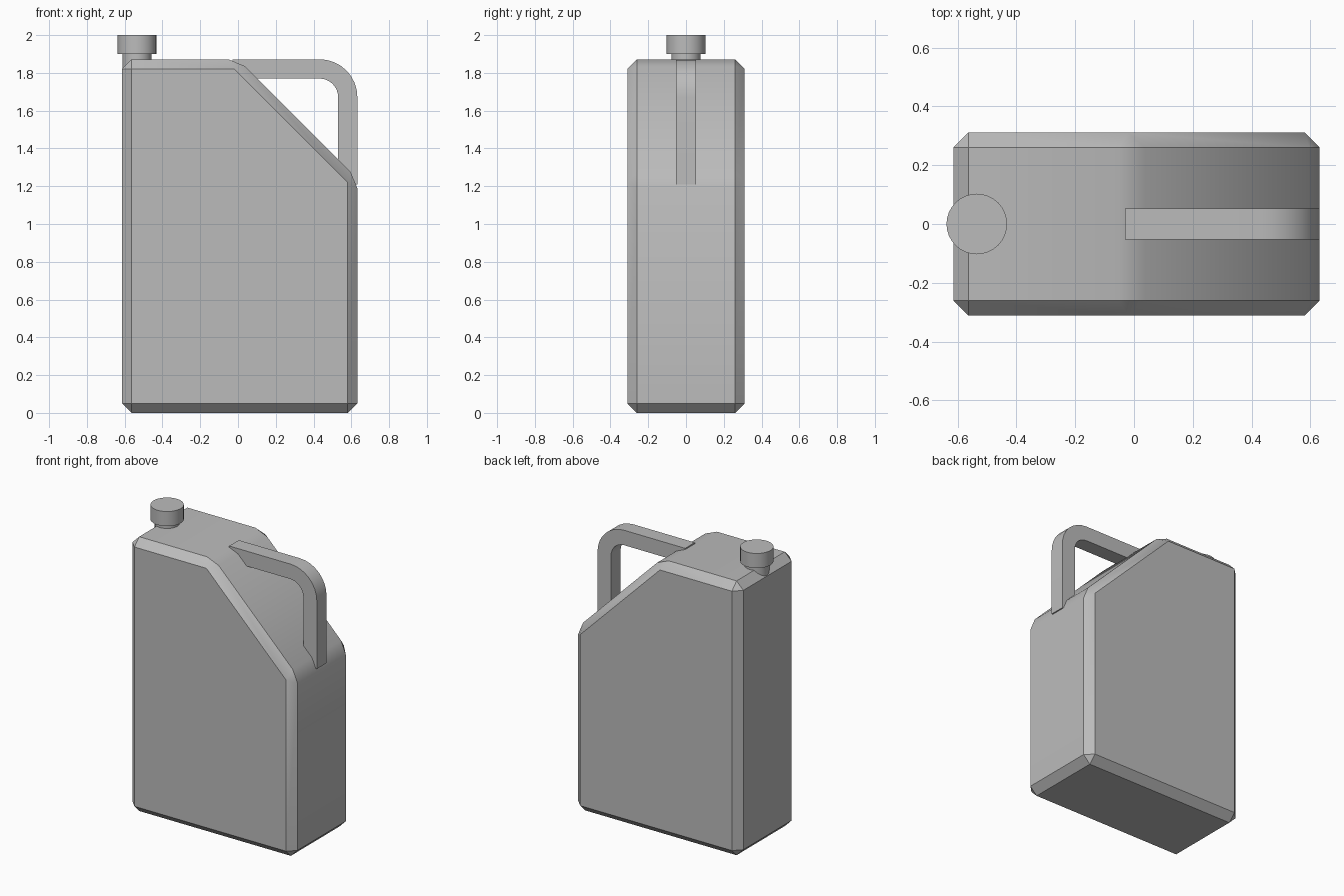
import bpy, bmesh, math

cube = bpy.data.objects.get("Cube")
if cube:
    bpy.data.objects.remove(cube)

grey = bpy.data.materials.new("grey_plastic")
grey.use_nodes = True
colour = (0.5, 0.5, 0.5, 1)
grey.diffuse_color = colour
grey.node_tree.nodes["Principled BSDF"].inputs["Base Color"].default_value = colour


def smooth(ob):
    bpy.ops.object.select_all(action='DESELECT')
    ob.select_set(True)
    bpy.context.view_layer.objects.active = ob
    bpy.ops.object.shade_smooth_by_angle(angle=math.radians(30))


def prism(name, profile, half_depth, bevel=0):
    """Extrude an x-z outline along y, optionally chamfering every edge."""
    bm = bmesh.new()
    face = bm.faces.new([bm.verts.new((x, -half_depth, z)) for x, z in profile])
    ext = bmesh.ops.extrude_face_region(bm, geom=[face])
    verts = [v for v in ext["geom"] if isinstance(v, bmesh.types.BMVert)]
    bmesh.ops.translate(bm, verts=verts, vec=(0, 2 * half_depth, 0))
    if bevel:
        bmesh.ops.bevel(bm, geom=bm.edges[:], offset=bevel, segments=1,
                        affect='EDGES', clamp_overlap=True)
    bmesh.ops.recalc_face_normals(bm, faces=bm.faces[:])
    mesh = bpy.data.meshes.new(name)
    bm.to_mesh(mesh)
    bm.free()
    ob = bpy.data.objects.new(name, mesh)
    bpy.context.collection.objects.link(ob)
    mesh.materials.append(grey)
    smooth(ob)


def cylinder(name, radius, bottom, top, x):
    bpy.ops.mesh.primitive_cylinder_add(vertices=32, radius=radius, depth=top - bottom,
                                        location=(x, 0, (bottom + top) / 2))
    ob = bpy.context.object
    ob.name = name
    ob.data.materials.append(grey)
    smooth(ob)


def corner(cx, cz, radius, steps=8):
    """Quarter arc from straight up round to +x."""
    angles = [math.pi / 2 * (1 - i / steps) for i in range(steps + 1)]
    return [(cx + radius * math.cos(a), cz + radius * math.sin(a)) for a in angles]


# Canister with a sloping shoulder and chamfered edges
left, right, height = -0.615, 0.632, 1.872
prism("canister_body",
      [(left, 0), (right, 0), (right, 1.24), (0, height), (left, height)], 0.311, 0.051)

# Handle bridging the slope, its ends buried in the body
thick, bend = 0.102, 0.2
cx, cz = right - bend, height - bend
outer = corner(cx, cz, bend)
inner = corner(cx, cz, bend - thick)
prism("handle",
      [(-0.03, height)] + outer + [(right, 1.21), (right - thick, 1.21)]
      + inner[::-1] + [(-0.03, height - thick)], 0.052)

# Spout and screw cap
cylinder("spout_neck", 0.077, 1.79, 1.91, -0.535)
cylinder("screw_cap", 0.103, 1.9, 2.0, -0.535)
